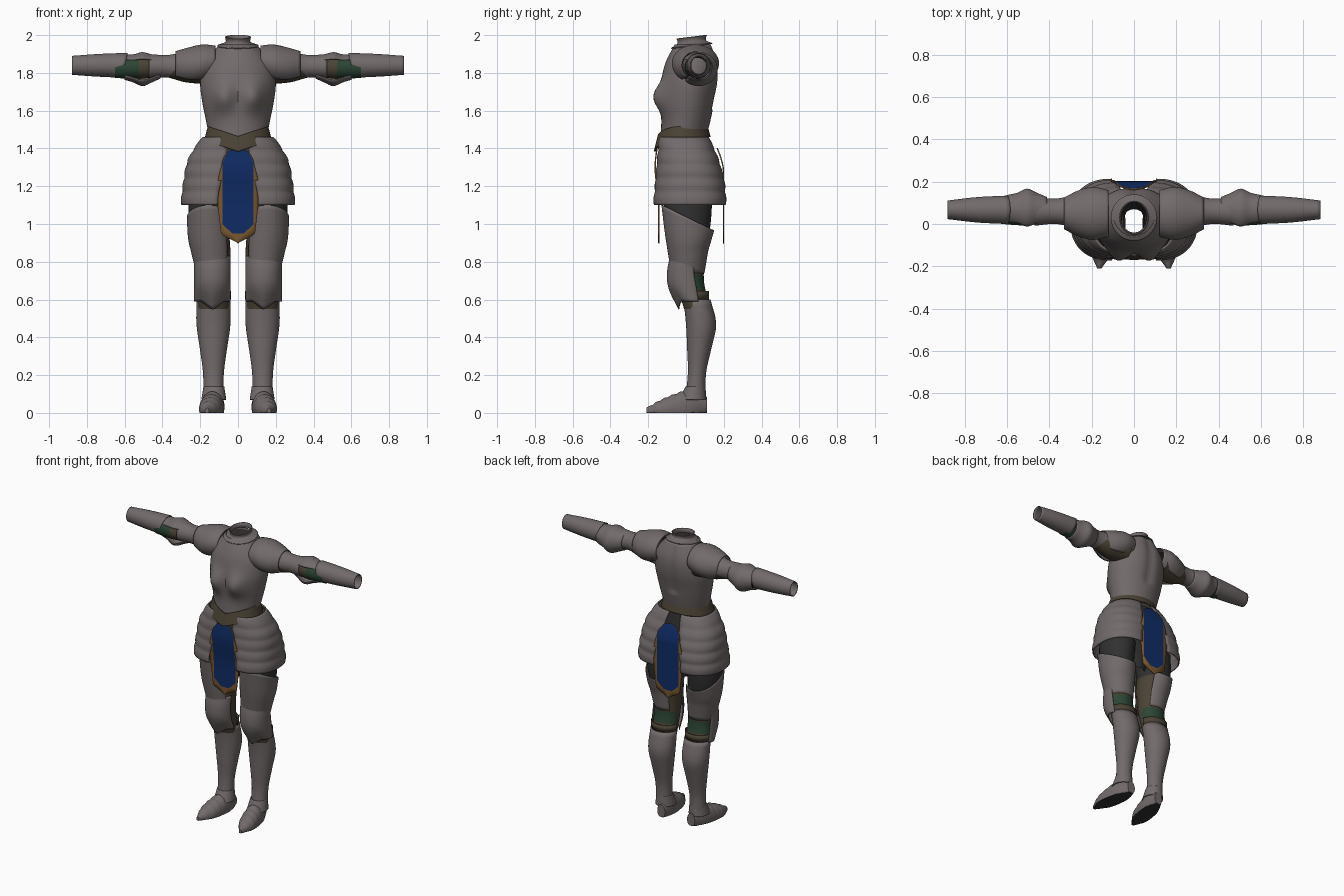
import bpy
from math import cos, sin, radians, exp, pi, sqrt, copysign

if "Cube" in bpy.data.objects:
    bpy.data.objects.remove(bpy.data.objects["Cube"], do_unlink=True)


def flat_colour(name, red, green, blue):
    material = bpy.data.materials.new(name)
    material.use_nodes = True
    material.diffuse_color = (red, green, blue, 1)
    shader = material.node_tree.nodes["Principled BSDF"]
    shader.inputs["Base Color"].default_value = (red, green, blue, 1)
    shader.inputs["Roughness"].default_value = .7
    return material


STEEL = flat_colour("steel", .17, .145, .145)
LEATHER = flat_colour("leather", .07, .055, .035)
DARK = flat_colour("dark_cloth", .03, .03, .03)
GREEN = flat_colour("green_cloth", .025, .06, .035)
BLUE = flat_colour("blue_cloth", .005, .025, .13)
GOLD = flat_colour("gold_trim", .2, .1, .03)


def build(name, verts, faces, paint, mirror, thickness):
    """Make an object; paint is a material or a rule on the face centre."""
    mesh = bpy.data.meshes.new(name)
    mesh.from_pydata(verts, [], faces)
    for face in mesh.polygons:
        material = paint(face.center) if callable(paint) else paint
        if material.name not in mesh.materials:
            mesh.materials.append(material)
        face.material_index = mesh.materials.find(material.name)
        face.use_smooth = True
    mesh.set_sharp_from_angle(angle=radians(40))
    obj = bpy.data.objects.new(name, mesh)
    bpy.context.scene.collection.objects.link(obj)
    if thickness:
        shell = obj.modifiers.new("thickness", "SOLIDIFY")
        shell.thickness = thickness
        shell.offset = -1
    if mirror:
        obj.modifiers.new("mirror", "MIRROR").use_mirror_merge = False


def blend(keys, t):
    """Smooth value at t along evenly spaced keys, or a constant."""
    if not isinstance(keys, tuple):
        return keys
    last = len(keys) - 1
    i = min(int(t * last), last - 1)
    t = t * last - i
    b, c = keys[i], keys[i + 1]
    a = keys[i - 1] if i > 0 else 2 * b - c
    d = keys[i + 2] if i + 1 < last else 2 * c - b
    start, end = (c - a) / 2, (d - b) / 2
    ease = t * t * (3 - 2 * t)
    return b + (c - b) * ease + t * (1 - t) * (start * (1 - t) - end * t)


def loft(name, axis, reach, centre, radius, paint=STEEL, arc=(0, 360), warp=None,
         mirror=True, thickness=.005, capped=False, rows=16, sides=36, boxy=1):
    """Skin elliptical sections along an axis; an arc leaves the shell open."""
    closed = arc[1] - arc[0] == 360
    count = sides if closed else sides + 1
    verts = []
    for row in range(rows + 1):
        t = row / rows
        along = reach[0] + (reach[1] - reach[0]) * t
        for k in range(count):
            angle = radians(arc[0] + (arc[1] - arc[0]) * k / sides)
            u, v = (blend(c, t) + blend(r, t) * copysign(abs(f(angle)) ** boxy, f(angle))
                    for c, r, f in zip(centre, radius, (cos, sin)))
            point = {"x": (along, u, v), "y": (u, along, v), "z": (u, v, along)}[axis]
            verts.append(warp(*point) if warp else point)
    faces = []
    for row in range(rows):
        low, high = row * count, (row + 1) * count
        for k in range(sides):
            n = (k + 1) % count
            faces.append((low + k, low + n, high + n, high + k))
    if capped:
        faces.append(tuple(reversed(range(count))))
        faces.append(tuple(range(rows * count, len(verts))))
    build(name, verts, faces, paint, mirror, thickness)


# Breastplate and backplate, with a shallow groove down the spine
def chest(x, y, z):
    if y < 0:
        y -= .055 * exp(-((abs(x) - .08) / .06) ** 2 - ((z - 1.67) / .075) ** 2)
    elif z > 1.6:
        y -= .012 * exp(-(x / .03) ** 2)
    return x, y, z


loft("cuirass", "z", (1.45, 1.95), centre=(0, (-.015, 0, .01, .02, .03, .04)),
     radius=((.15, .17, .19, .2, .18, .1), (.12, .13, .14, .15, .14, .1)),
     warp=chest, mirror=False, rows=30, sides=56)


def lean_forward(x, y, z):
    return x, y, z + .12 * (y - .03)


loft("collar", "z", (1.945, 1.99), centre=(0, .03),
     radius=((.11, .07, .065, .07), (.11, .08, .075, .08)),
     warp=lean_forward, mirror=False)


# Waist belt dipping to a point at the front
def dip(x, y, z):
    if y < 0:
        return x, y, z - .055 * max(0, 1 - abs(x) / .17)
    return x, y, z + y / 6


loft("waist_belt", "z", (1.44, 1.52), centre=(0, -.02),
     radius=((.18, .16), (.15, .13)), paint=LEATHER, warp=dip, mirror=False,
     sides=48, thickness=.012)


# Hip skirt of five rounded bands, parted at front and back
def bands(x, y, z):
    swell = 1 + .03 * abs(sin(5 * pi * (z - 1.1) / .36))
    gap = .105 - .2 * max(0, z - 1.15)
    return gap + x * swell * (1 - gap / .3), y * swell, z


loft("skirt_plates", "z", (1.1, 1.46), centre=(0, (.02, .02, .01, -.01)),
     radius=((.3, .28, .25, .17), (.19, .18, .16, .13)), arc=(-90, 90),
     warp=bands, rows=30, thickness=.008, boxy=.85)
loft("hips", "z", (1, 1.45), centre=(0, 0),
     radius=((.06, .17, .2, .15), (.07, .11, .13, .11)), paint=DARK,
     mirror=False, thickness=0)


# Hanging cloth panels: blue middle with a gold border
def blue_width(z):
    if z > 1.3:
        return .083 * sqrt(max(0, 1 - ((z - 1.3) / .1) ** 2))
    return max(0, min(.083, .03 + 1.1 * (z - .95)))


def gold_width(z):
    if z > 1.3:
        return blue_width(z) + .004
    flare = .115 - .25 * max(0, z - 1.2)
    return max(.003, min(flare, .09 + .12 * (z - .95), 2 * (z - .9)))


def panel_colour(centre):
    return BLUE if abs(centre.x) < .02 and centre.z > .95 else GOLD


def panel(name, depth, rows=50):
    heights = [1.4 - row / rows / 2 for row in range(rows + 1)]
    verts = [(x, depth(z), z) for z in heights for x in
             (-gold_width(z), -blue_width(z), blue_width(z), gold_width(z))]
    faces = [(i, i + 4, i + 5, i + 1) for row in range(rows)
             for i in range(4 * row, 4 * row + 3)]
    build(name, verts, faces, panel_colour, mirror=False, thickness=.007)


panel("front_panel", lambda z: -.147 - .02 * exp(-((z - 1.3) / .12) ** 2))
panel("back_panel", lambda z: .195 - max(0, z - 1.28) ** 1.6)


# Arms: cloth sleeves under open plates
def sleeve_colour(centre):
    return GREEN if centre.x > .53 else LEATHER


loft("sleeves", "x", (.15, .65), centre=(.06, 1.83),
     radius=((.1, .08, .05, .066, .057), (.09, .08, .05, .062, .057)),
     paint=sleeve_colour, thickness=0, rows=24)
loft("pauldrons", "x", (.12, .33), centre=(.05, (1.86, 1.85, 1.84, 1.84)),
     radius=((.11, .125, .11, .075), (.085, .1, .095, .075)), arc=(-52, 232))
loft("upper_arm_plates", "x", (.27, .47), centre=(.06, 1.835),
     radius=((.08, .06, .068), (.08, .06, .064)))
loft("elbow_plates", "x", (.41, .6), centre=(.067, (1.83, 1.82, 1.83)),
     radius=((.06, .08, .1, .08, .07), (.06, .075, .09, .075, .067)),
     arc=(-138, 142))


def slanted_cuff(x, y, z):
    return x + max(0, .68 - x) * 3 * (1.84 - z), y, z


loft("forearm_plates", "x", (.6, .88), centre=(.067, 1.84),
     radius=((.067, .06, .044), (.066, .06, .05)), warp=slanted_cuff)


# Legs: cloth hose, coloured by height and side
def hose_colour(centre):
    if centre.z > .98 or (centre.z > .88 and centre.x > .12):
        return DARK
    return GREEN if .64 < centre.z < .73 and centre.y > .03 else LEATHER


loft("hose", "z", (.55, 1.15),
     centre=((.13, .13, .135, .155, .15), (.06, .02, .01, .01, .01)),
     radius=((.086, .086, .095, .106, .11), (.07, .075, .095, .12, .13)),
     paint=hose_colour, thickness=0, rows=30)


# Thigh plates, open on the inner side and cut lower at the back
def slant(x, y, z):
    return x, y, z - max(0, z - .86) * 2 * (y + .13)


loft("thigh_plates", "z", (.74, 1.1), centre=((.13, .147, .155), .01),
     radius=((.092, .114, .116), (.088, .117, .14)), arc=(-142, 130), warp=slant)


# Knee plates with a pointed lower edge
def knee_point(x, y, z):
    if y < .02:
        z -= max(0, .68 - z) / 2 * max(0, 1 - abs(x - .135) / .06)
    return x, y, z


loft("knee_plates", "z", (.59, .83), centre=(.134, (.035, .01, 0, .007)),
     radius=(.098, (.075, .104, .1, .092)), arc=(-165, 25), warp=knee_point)
loft("knee_straps", "z", (.6, .645), centre=(.13, .045), radius=(.093, .078),
     paint=LEATHER, arc=(0, 180), rows=1)
loft("shin_plates", "z", (.08, .6), centre=(.13, (.05, .058, .07, .08, .058)),
     radius=((.054, .055, .072, .09, .089), (.054, .048, .064, .08, .072)))
loft("ankle_bands", "z", (.07, .14), centre=(.128, (.035, .05)),
     radius=((.066, .055), (.073, .053)))


# Pointed shoes with ridged tops and flat dark soles
def flat_sole(x, y, z):
    ridge = .003 * sin(150 * y) if y < .02 and z > .03 else 0
    return x, y, max(0, z + ridge)


def shoe_colour(centre):
    return DARK if centre.z < .002 else STEEL


loft("shoes", "y", (.11, -.21), centre=((.115, .164), (.04, .03, .02, .01)),
     radius=((.03, .055, .062, .053, .01), (.045, .09, .078, .053, .016)),
     paint=shoe_colour, warp=flat_sole, thickness=0, capped=True, rows=28)
